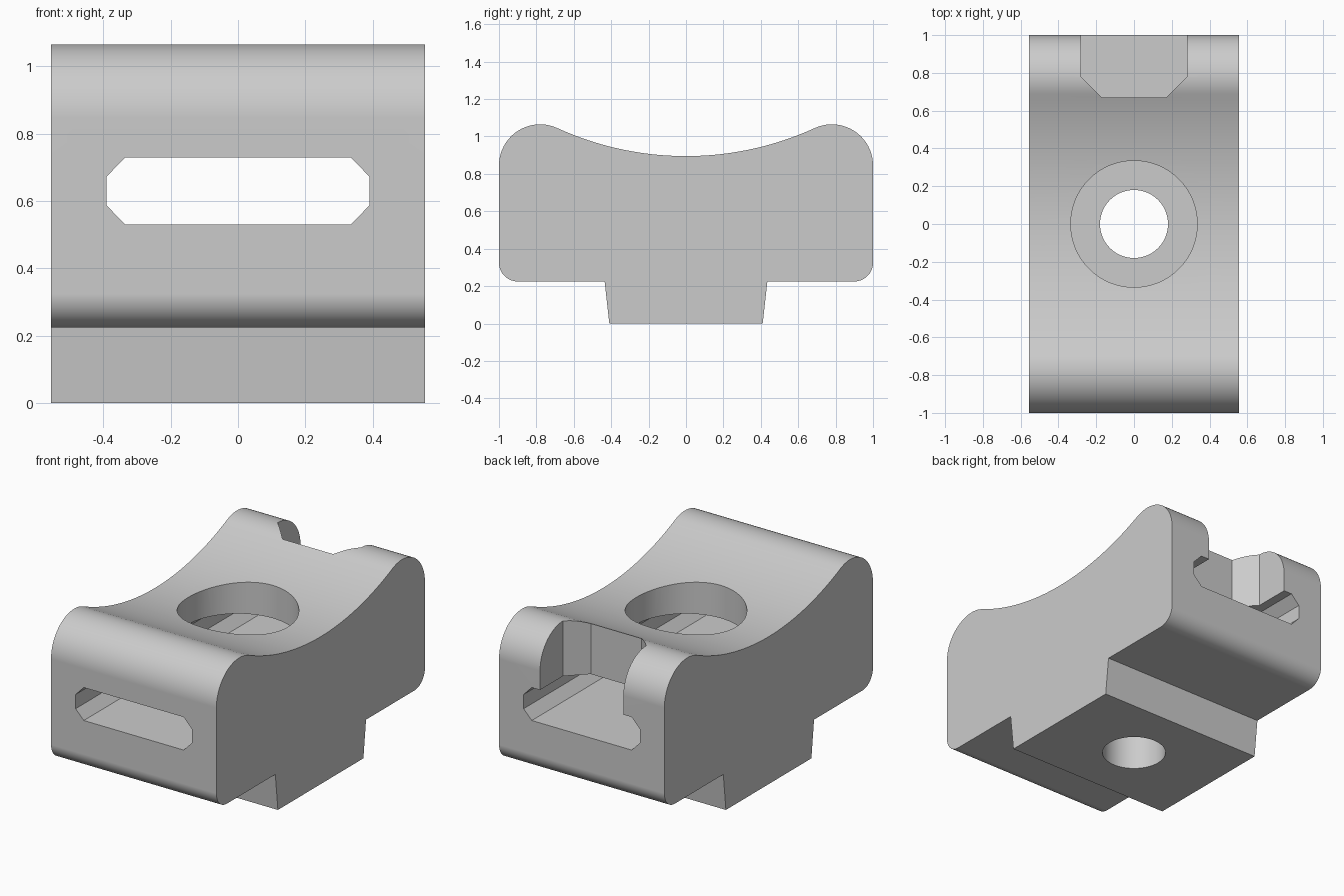
import bpy, bmesh, math
from mathutils import Vector

cube = bpy.data.objects.get("Cube")
if cube:
    bpy.data.objects.remove(cube, do_unlink=True)

HALF_WIDTH = 0.555
SEGMENTS = 20

grey = bpy.data.materials.new("light grey")
grey.use_nodes = True
grey.diffuse_color = (0.6, 0.6, 0.6, 1)
grey.node_tree.nodes["Principled BSDF"].inputs["Base Color"].default_value = grey.diffuse_color


def prism(name, points, depth):
    """Extrude a closed loop of 3D points along a vector into a solid."""
    bm = bmesh.new()
    face = bm.faces.new([bm.verts.new(p) for p in points])
    ext = bmesh.ops.extrude_face_region(bm, geom=[face])
    moved = [g for g in ext["geom"] if isinstance(g, bmesh.types.BMVert)]
    bmesh.ops.translate(bm, verts=moved, vec=Vector(depth))
    bmesh.ops.recalc_face_normals(bm, faces=bm.faces)
    mesh = bpy.data.meshes.new(name)
    bm.to_mesh(mesh)
    bm.free()
    mesh.materials.append(grey)
    obj = bpy.data.objects.new(name, mesh)
    bpy.context.collection.objects.link(obj)
    return obj


def arc(cy, cz, r, start, end, n=SEGMENTS):
    """Points on an arc, angles in degrees from +y."""
    angles = [math.radians(start + (end - start) * i / n) for i in range(n + 1)]
    return [(cy + r * math.cos(a), cz + r * math.sin(a)) for a in angles]


def circle(r, z, n=72):
    return [(y, x, z) for y, x in arc(0, 0, r, 0, 360, n)[:-1]]


# Half side profile: tapered foot, rounded bottom, shoulder, saddle
shoulder_y, shoulder_z, shoulder_r = 0.78, 0.845, 0.22
saddle_low, saddle_r = 0.895, 1.654
saddle_z = saddle_low + saddle_r
tilt = math.degrees(math.atan2(shoulder_y, saddle_z - shoulder_z))
half = [(0.41, 0), (0.435, 0.225)]
half += arc(0.9, 0.325, 0.1, -90, 0)
half += arc(shoulder_y, shoulder_z, shoulder_r, 0, 90 + tilt)
half += arc(0, saddle_z, saddle_r, -90 + tilt, -90)[1:]
profile = half + [(-y, z) for y, z in reversed(half[:-1])]
body = prism("saddle_block", [(-HALF_WIDTH, y, z) for y, z in profile], (2 * HALF_WIDTH, 0, 0))

# Chamfered slot running front to back
slot_half = [(0.335, 0.53), (0.39, 0.587), (0.39, 0.673), (0.335, 0.73)]
slot = slot_half + [(-x, z) for x, z in reversed(slot_half)]
# Chamfered notch in the back edge, opening into the slot
notch_half = [(0.28, 1.2), (0.28, 0.78), (0.17, 0.67)]
notch = notch_half + [(-x, y) for x, y in reversed(notch_half)]

cutters = [
    prism("slot_cutter", [(x, -1.2, z) for x, z in slot], (0, 2.4, 0)),
    prism("notch_cutter", [(x, y, 0.63) for x, y in notch], (0, 0, 1)),
    prism("counterbore_cutter", circle(0.335, 0.63), (0, 0, 1)),
    prism("bolt_hole_cutter", circle(0.18, -0.2), (0, 0, 0.83)),
]

bpy.ops.object.select_all(action="DESELECT")
bpy.context.view_layer.objects.active = body
body.select_set(True)
for cutter in cutters:
    cutter.hide_render = True
    mod = body.modifiers.new("cut", "BOOLEAN")
    mod.operation = "DIFFERENCE"
    mod.solver = "EXACT"
    mod.object = cutter
    bpy.ops.object.modifier_apply(modifier=mod.name)
    bpy.data.objects.remove(cutter, do_unlink=True)

# Smooth curves, crisp edges, flat large faces
bpy.ops.object.shade_smooth_by_angle(angle=math.radians(30))
weighted = body.modifiers.new("flat_faces", "WEIGHTED_NORMAL")
weighted.keep_sharp = True
